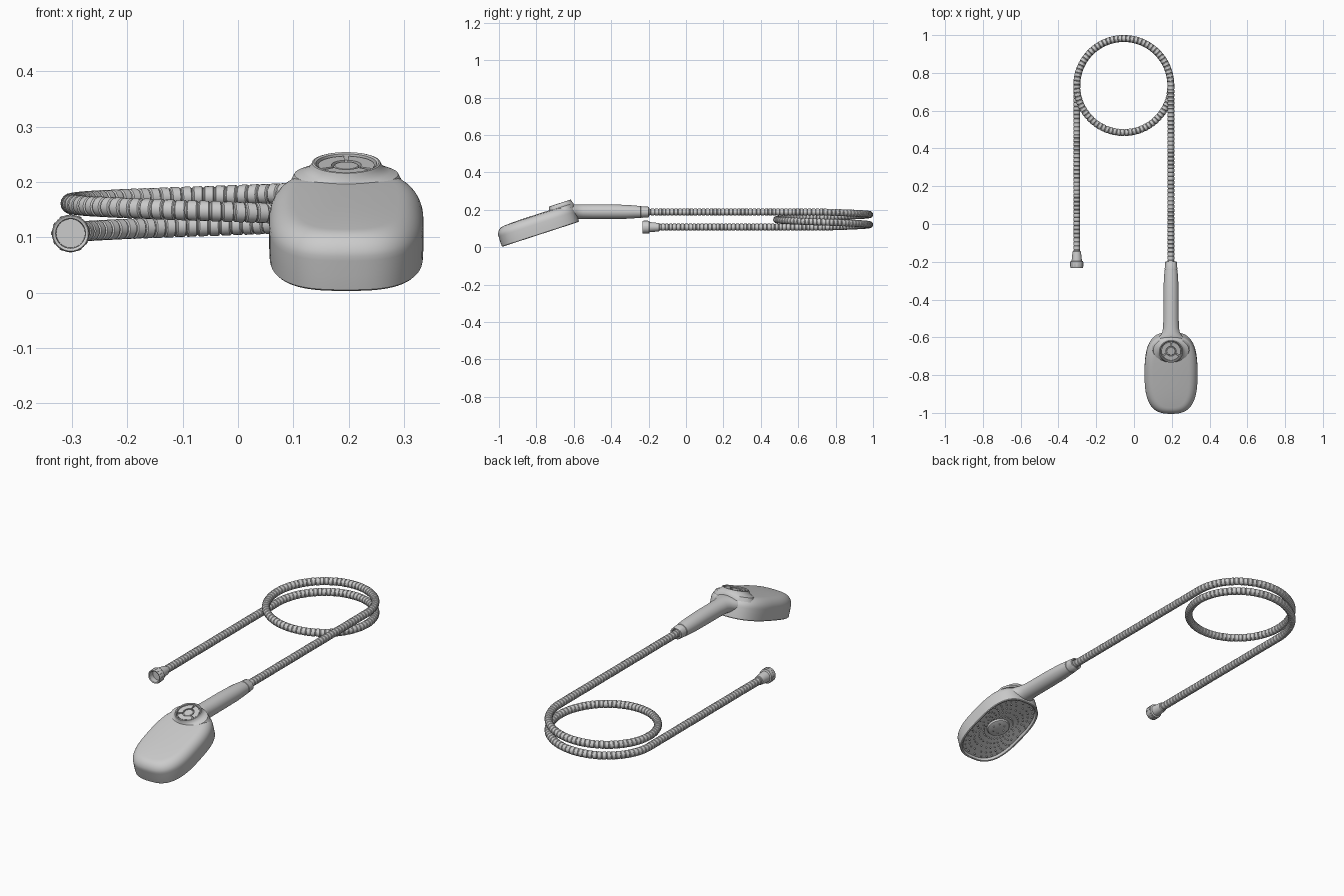
import bpy, bmesh
from math import sin, cos, pi, radians
from mathutils import Vector, Matrix

if "Cube" in bpy.data.objects:
    bpy.data.objects.remove(bpy.data.objects["Cube"])

TILT = radians(18)
HEAD = Matrix.Translation((0.196, -0.7775, 0.069)) @ Matrix.Rotation(TILT, 4, 'X')


def finish(name, bm, matrix=None, angle=35):
    bmesh.ops.recalc_face_normals(bm, faces=bm.faces)
    me = bpy.data.meshes.new(name)
    bm.to_mesh(me)
    bm.free()
    ob = bpy.data.objects.new(name, me)
    bpy.context.collection.objects.link(ob)
    if matrix:
        ob.matrix_world = matrix
    bpy.ops.object.select_all(action='DESELECT')
    ob.select_set(True)
    bpy.context.view_layer.objects.active = ob
    bpy.ops.object.shade_smooth_by_angle(angle=radians(angle))
    return ob


def loft(name, rings, matrix=None, angle=35):
    """Skin a list of point rings and cap both ends."""
    bm = bmesh.new()
    loops = [[bm.verts.new(p) for p in ring] for ring in rings]
    n = len(loops[0])
    for a, b in zip(loops, loops[1:]):
        for i in range(n):
            j = (i + 1) % n
            bm.faces.new((a[i], a[j], b[j], b[i]))
    bm.faces.new(loops[0])
    bm.faces.new(loops[-1])
    return finish(name, bm, matrix, angle)


def oval_pt(a, b, n, t):
    c, s = cos(t), sin(t)
    return (a * abs(c) ** (2 / n) * (1 if c >= 0 else -1),
            b * abs(s) ** (2 / n) * (1 if s >= 0 else -1))


def oval(a, b, n, h, v=0, count=64):
    pts = [oval_pt(a, b, n, 2 * pi * (i + 0.5) / count) for i in range(count)]
    return [(x, y + v, h) for x, y in pts]


def ring_y(x, y, z, rx, rz, count=32):
    return [(x + rx * cos(2 * pi * i / count), y, z + rz * sin(2 * pi * i / count))
            for i in range(count)]


# Spray head: recessed face plate, rim, wall and rounded back in one skin
N = 2.8
A, B = 0.14, 0.218
rings = [oval(0.048, 0.048, 2, 0.014), oval(0.052, 0.052, 2, 0.016),
         oval(0.056, 0.056, 2, 0.024), oval(0.124, 0.203, N, 0.012),
         oval(0.130, 0.208, N, 0.001), oval(A - 0.004, B - 0.004, N, 0),
         oval(A - 0.001, B - 0.001, N, 0.003), oval(A, B, N, 0.03),
         oval(A, B - 0.001, N, 0.058)]
for k in range(1, 9):
    t = pi / 2 * k / 8
    d = 1 - cos(t)
    rings.append(oval(A - 0.046 * d, B - 0.046 * d, N, 0.058 + 0.046 * sin(t)))
rings += [oval(0.06, 0.12, 2.5, 0.107), oval(0.02, 0.05, 2.2, 0.108)]
loft("spray_head", rings, HEAD)

# Spray nozzles: staggered rings following the face plate, plus the centre disc
bm = bmesh.new()


def nozzle(x, y, h, r=0.0045):
    bmesh.ops.create_cone(bm, cap_ends=True, segments=8, radius1=r * 0.7, radius2=r,
                          depth=0.012, matrix=Matrix.Translation((x, y, h)))


COUNT = 28
for k, f in enumerate((0.14, 0.34, 0.54, 0.74, 0.92)):
    for i in range(COUNT):
        t = 2 * pi * (i + 0.5 * (k % 2)) / COUNT
        x0, y0 = oval_pt(0.056, 0.056, 2, t)
        x1, y1 = oval_pt(0.124, 0.203, N, t)
        nozzle(x0 + (x1 - x0) * f, y0 + (y1 - y0) * f, 0.024 - 0.012 * f, 0.0035 + 0.0015 * f)
for i in range(6):
    nozzle(0.03 * cos(i * pi / 3), 0.03 * sin(i * pi / 3), 0.015)
finish("spray_nozzles", bm, HEAD)

# Selector dial housing: flared skirt, rim and recess
V = 0.149
loft("dial_housing", [
    oval(0.104, 0.070, 2, 0.085, V), oval(0.094, 0.069, 2, 0.104, V),
    oval(0.078, 0.067, 2, 0.109, V), oval(0.069, 0.065, 2, 0.114, V),
    oval(0.064, 0.063, 2, 0.121, V), oval(0.062, 0.062, 2, 0.126, V),
    oval(0.059, 0.059, 2, 0.127, V), oval(0.055, 0.055, 2, 0.125, V),
    oval(0.054, 0.054, 2, 0.114, V)], HEAD, 40)

# Three dial pads separated by grooves
bm = bmesh.new()
for k in range(3):
    start, end = pi / 2 + k * 2 * pi / 3 + 0.09, pi / 2 + (k + 1) * 2 * pi / 3 - 0.09
    pts = []
    for r, order in ((0.051, range(13)), (0.027, range(12, -1, -1))):
        pts += [(r * cos(start + (end - start) * i / 12),
                 V + r * sin(start + (end - start) * i / 12), 0.112) for i in order]
    face = bm.faces.new([bm.verts.new(p) for p in pts])
    out = bmesh.ops.extrude_face_region(bm, geom=[face])
    bmesh.ops.translate(bm, vec=(0, 0, 0.010),
                        verts=[g for g in out["geom"] if isinstance(g, bmesh.types.BMVert)])
finish("dial_pads", bm, HEAD)

# Dial centre button
loft("dial_button", [oval(0.023, 0.023, 2, 0.112, V, 32), oval(0.023, 0.023, 2, 0.119, V, 32),
                     oval(0.021, 0.021, 2, 0.121, V, 32)], HEAD)

# Handle: flared neck, grip, end collar and socket
HANDLE = [(-0.66, 0.095, 0.030, 0.165), (-0.62, 0.082, 0.040, 0.180),
          (-0.600, 0.066, 0.041, 0.187), (-0.585, 0.053, 0.040, 0.189),
          (-0.57, 0.046, 0.0395, 0.190), (-0.55, 0.042, 0.039, 0.190),
          (-0.50, 0.0405, 0.039, 0.190), (-0.40, 0.040, 0.039, 0.190),
          (-0.32, 0.039, 0.037, 0.189), (-0.28, 0.037, 0.0345, 0.189),
          (-0.242, 0.034, 0.0315, 0.188), (-0.241, 0.031, 0.029, 0.188),
          (-0.238, 0.031, 0.029, 0.188), (-0.237, 0.0335, 0.031, 0.188),
          (-0.201, 0.031, 0.028, 0.188), (-0.199, 0.029, 0.0265, 0.188),
          (-0.199, 0.022, 0.022, 0.188), (-0.215, 0.021, 0.021, 0.188)]
loft("handle", [ring_y(0.196, y, z, rx, rz, 40) for y, rx, rz, z in HANDLE])

# Hose: straight run, one and a half turns, straight run back
CX, CY, R = -0.054, 0.733, 0.249
Y0, Y1, Z0, Z1 = -0.21, -0.17, 0.188, 0.107
L1, L2 = CY - Y0, 3 * pi * R
TOTAL = L1 + L2 + CY - Y1


def path(s):
    """Hose centre and its sideways direction at distance s."""
    if s < L1:
        return Vector((CX + R, Y0 + s, Z0)), Vector((1, 0, 0))
    if s < L1 + L2:
        a = (s - L1) / R
        side = Vector((cos(a), sin(a), 0))
        return Vector((CX, CY, Z0 + (Z1 - Z0) * a / (3 * pi))) + side * R, side
    return Vector((CX - R, CY - (s - L1 - L2), Z1)), Vector((-1, 0, 0))


PITCH, SIDES = 0.021, 16
rings = []
for k in range(int(TOTAL / PITCH)):
    for off, r in ((0, 0.0158), (0.002, 0.0184), (0.017, 0.0184), (0.019, 0.0158)):
        p, side = path(k * PITCH + off)
        rings.append([p + r * (cos(2 * pi * i / SIDES) * side +
                               sin(2 * pi * i / SIDES) * Vector((0, 0, 1)))
                      for i in range(SIDES)])
loft("hose", rings, angle=30)

# Wall connector: hollow nut with a tapered sleeve
NUT = [(-0.205, 0.026), (-0.231, 0.027), (-0.233, 0.032), (-0.230, 0.034), (-0.198, 0.034),
       (-0.196, 0.032), (-0.195, 0.027), (-0.180, 0.026), (-0.145, 0.022), (-0.142, 0.018)]
loft("connector_nut", [ring_y(CX - R, y, Z1, r, r) for y, r in NUT])

# Grip ribs around the nut
bm = bmesh.new()
for i in range(12):
    a = 2 * pi * i / 12
    m = (Matrix.Translation((CX - R, -0.214, Z1)) @ Matrix.Rotation(a, 4, 'Y')
         @ Matrix.Translation((0.0335, 0, 0)) @ Matrix.Diagonal((0.003, 0.024, 0.006, 1)))
    bmesh.ops.create_cube(bm, size=1, matrix=m)
finish("connector_ribs", bm)
